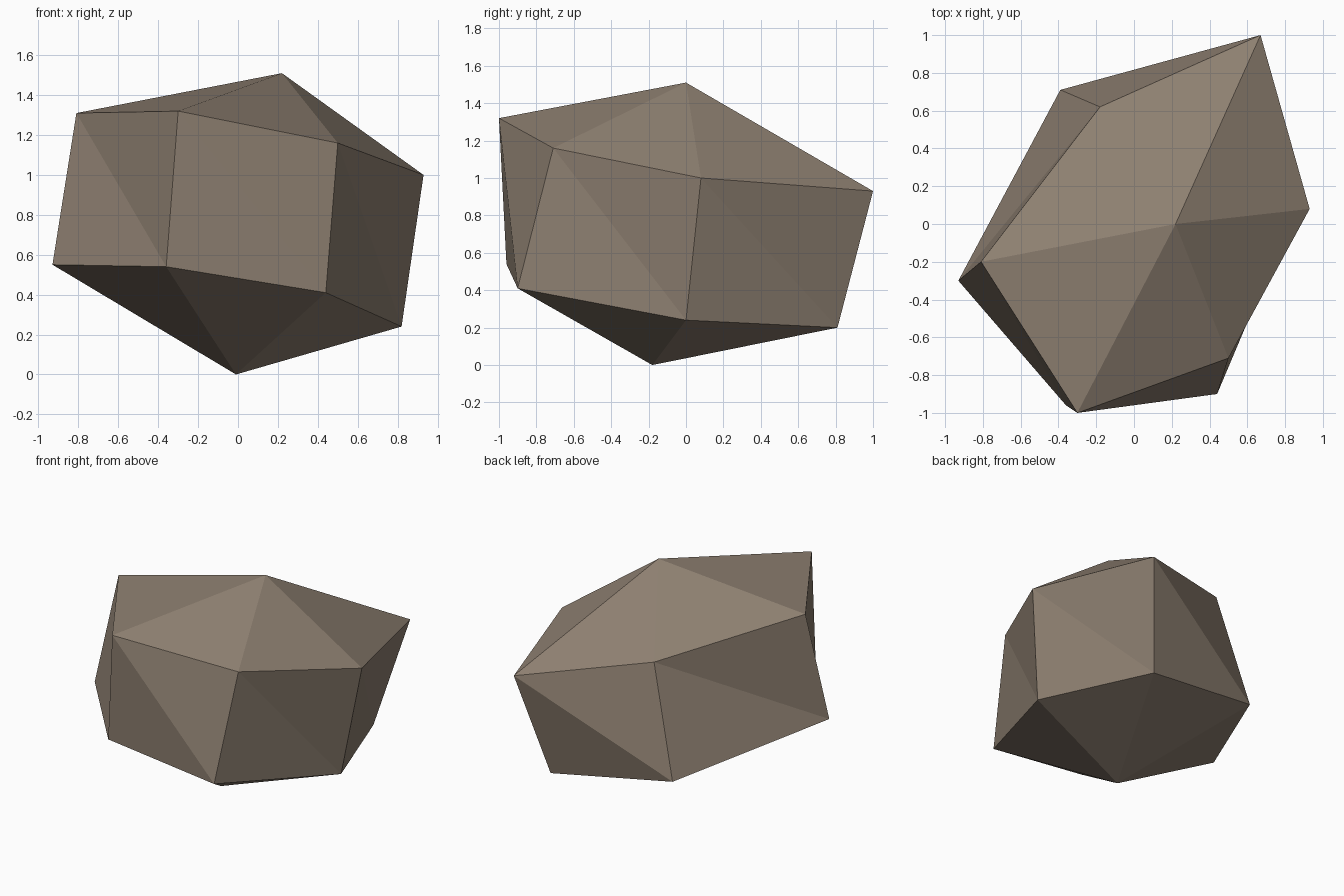
import bpy
import bmesh
from mathutils import Vector

cube = bpy.data.objects.get("Cube")
if cube:
    bpy.data.objects.remove(cube, do_unlink=True)

# Stone colour
stone = bpy.data.materials.new("warm grey stone")
stone.use_nodes = True
colour = (0.27, 0.215, 0.165, 1.0)
stone.diffuse_color = colour
shader = next(n for n in stone.node_tree.nodes if n.type == "BSDF_PRINCIPLED")
shader.inputs["Base Color"].default_value = colour
shader.inputs["Roughness"].default_value = 0.9

# Two tilted hexagonal rings, each closed by an off-centre peak
upper_ring = [(-0.81, -0.20, 1.31), (-0.30, -1.00, 1.32), (0.50, -0.71, 1.16),
              (0.93, 0.08, 1.00), (0.67, 1.00, 0.93), (-0.18, 0.62, 1.11)]
lower_ring = [(-0.93, -0.30, 0.55), (-0.36, -0.96, 0.54), (0.44, -0.90, 0.41),
              (0.82, 0.00, 0.24), (0.51, 0.81, 0.20), (-0.39, 0.71, 0.34)]
top_peak = (0.22, 0.00, 1.51)
bottom_peak = (-0.01, -0.18, 0.00)

bm = bmesh.new()
upper = [bm.verts.new(Vector(p)) for p in upper_ring]
lower = [bm.verts.new(Vector(p)) for p in lower_ring]
top = bm.verts.new(top_peak)
bottom = bm.verts.new(bottom_peak)

# Cap facets and split side facets
for i in range(len(upper)):
    j = (i + 1) % len(upper)
    bm.faces.new((upper[i], upper[j], top))
    bm.faces.new((lower[j], lower[i], bottom))
    bm.faces.new((upper[i], lower[i], lower[j]))
    bm.faces.new((upper[i], lower[j], upper[j]))
bmesh.ops.recalc_face_normals(bm, faces=bm.faces[:])

mesh = bpy.data.meshes.new("rock")
bm.to_mesh(mesh)
bm.free()
mesh.materials.append(stone)
rock = bpy.data.objects.new("rock", mesh)
bpy.context.collection.objects.link(rock)
